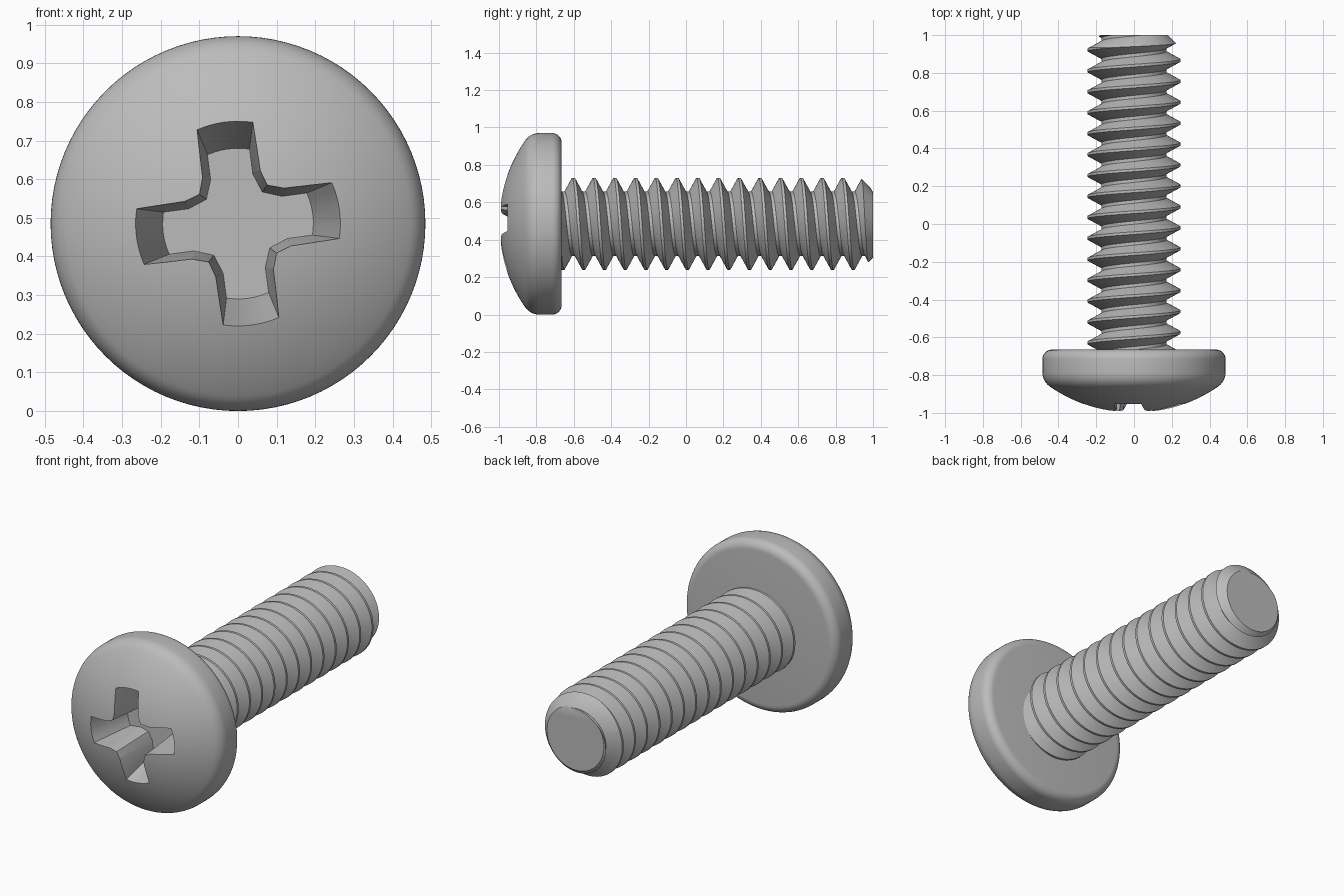
import bpy, bmesh
from math import sin, cos, pi, asin, atan2, sqrt, radians

cube = bpy.data.objects.get("Cube")
if cube:
    bpy.data.objects.remove(cube, do_unlink=True)

AXIS_Z = 0.485        # height of the screw axis, also the head radius
PITCH = 0.1108

steel = bpy.data.materials.new("steel_grey")
steel.use_nodes = True
colour = (0.5, 0.5, 0.5, 1)
steel.diffuse_color = colour
for node in steel.node_tree.nodes:
    if node.type == 'BSDF_PRINCIPLED':
        node.inputs["Base Color"].default_value = colour


def finish_mesh(name, bm):
    bmesh.ops.recalc_face_normals(bm, faces=bm.faces[:])
    mesh = bpy.data.meshes.new(name)
    bm.to_mesh(mesh)
    bm.free()
    mesh.materials.append(steel)
    ob = bpy.data.objects.new(name, mesh)
    bpy.context.collection.objects.link(ob)
    return ob


def loft(name, rings):
    """Skin closed rings of points and cap both ends."""
    bm = bmesh.new()
    rows = [[bm.verts.new(p) for p in ring] for ring in rings]
    n = len(rows[0])
    for a, b in zip(rows, rows[1:]):
        for i in range(n):
            j = (i + 1) % n
            bm.faces.new((a[i], a[j], b[j], b[i]))
    bm.faces.new(rows[0])
    bm.faces.new(rows[-1])
    return finish_mesh(name, bm)


def lathe(name, profile, seg=96):
    """Revolve (radius, y) points about the screw axis."""
    turn = [2 * pi * i / seg for i in range(seg)]
    return loft(name, [[(r * sin(a), y, AXIS_Z + r * cos(a)) for a in turn]
                       for r, y in profile])


def apply_boolean(ob, cutter, operation):
    mod = ob.modifiers.new("cut", 'BOOLEAN')
    mod.operation, mod.solver, mod.object = operation, 'EXACT', cutter
    cutter.hide_render = True
    deps = bpy.context.evaluated_depsgraph_get()
    mesh = bpy.data.meshes.new_from_object(ob.evaluated_get(deps))
    ob.modifiers.clear()
    ob.data = mesh
    mesh.materials.clear()
    mesh.materials.append(steel)
    for poly in mesh.polygons:
        poly.material_index = 0
    bpy.data.objects.remove(cutter, do_unlink=True)


def arc(cr, cy, rad, a0, a1, n):
    steps = [a0 + (a1 - a0) * i / n for i in range(n + 1)]
    return [(cr + rad * cos(a), cy + rad * sin(a)) for a in steps]


# Pan head: shallow dome, tangent fillet, straight rim, rounded rear edge
DOME, FILLET, REAR = 0.78, 0.09, 0.05
dome_y = DOME - 1
fr = AXIS_Z - FILLET
fy = dome_y - sqrt((DOME - FILLET) ** 2 - fr ** 2)
tangent = atan2(fy - dome_y, fr)
profile = arc(0, dome_y, DOME, -pi / 2 + 0.03, tangent, 14)
profile += arc(fr, fy, FILLET, tangent, 0, 7)[1:]
profile += arc(AXIS_Z - REAR, -0.665 - REAR, REAR, 0, pi / 2, 7)
head = lathe("head", profile)


# Tapered cross recess, turned slightly about the axis
def cross_ring(y, rad, half, shoulder, corner):
    edge = asin(half / rad)
    arm = [(shoulder, -half)]
    arm += [(rad * cos(edge * t / 3), rad * sin(edge * t / 3)) for t in range(-3, 4)]
    arm += [(shoulder, half), (corner, corner)]
    ring = []
    for k in range(4):
        t = k * pi / 2 + radians(7.6)
        ring += [(u * cos(t) - v * sin(t), y, AXIS_Z + u * sin(t) + v * cos(t))
                 for u, v in arm]
    return ring


recess = loft("recess_cutter", [cross_ring(-1.05, 0.294, 0.08, 0.131, 0.092),
                                cross_ring(-0.72, 0.195, 0.055, 0.122, 0.073)])
apply_boolean(head, recess, 'DIFFERENCE')

# Threaded shank: right-handed helical ridge with narrow flat crest and root
SEG, TURNS, ROOT, CREST = 64, 20, 0.172, 0.246
tooth = [(-0.007, CREST), (0.007, CREST), (0.047, ROOT), (0.064, ROOT)]
first_crest = -0.602 - 3 * PITCH
bm = bmesh.new()
grid = []
for i in range(SEG):
    a = 2 * pi * i / SEG
    grid.append([bm.verts.new((r * sin(a),
                               first_crest + PITCH * (k + i / SEG) + off,
                               AXIS_Z + r * cos(a)))
                 for k in range(TURNS) for off, r in tooth])
for i in range(SEG):
    here, after = grid[i], grid[(i + 1) % SEG]
    shift = len(tooth) if i == SEG - 1 else 0
    for k in range(len(here) - 1 - shift):
        bm.faces.new((here[k], here[k + 1], after[k + 1 + shift], after[k + shift]))
for y, side in ((-0.69, -1), (1.05, 1)):
    cut = bmesh.ops.bisect_plane(bm, geom=bm.verts[:] + bm.edges[:] + bm.faces[:],
                                 dist=1e-6, plane_co=(0, y, 0),
                                 plane_no=(0, side, 0), clear_outer=True)
    rim = [e for e in cut["geom_cut"]
           if isinstance(e, bmesh.types.BMEdge) and e.is_boundary]
    bmesh.ops.edgeloop_fill(bm, edges=rim)
shank = finish_mesh("threaded_shank", bm)

# Trim the tip flat with a chamfer
blank = lathe("tip_blank", [(0.4, -0.9), (0.4, 0.78), (0.18, 1)])
apply_boolean(shank, blank, 'INTERSECT')

# Smooth shading with crisp edges
bpy.ops.object.select_all(action='DESELECT')
for ob in (head, shank):
    ob.select_set(True)
bpy.context.view_layer.objects.active = head
bpy.ops.object.shade_smooth_by_angle(angle=radians(30))
